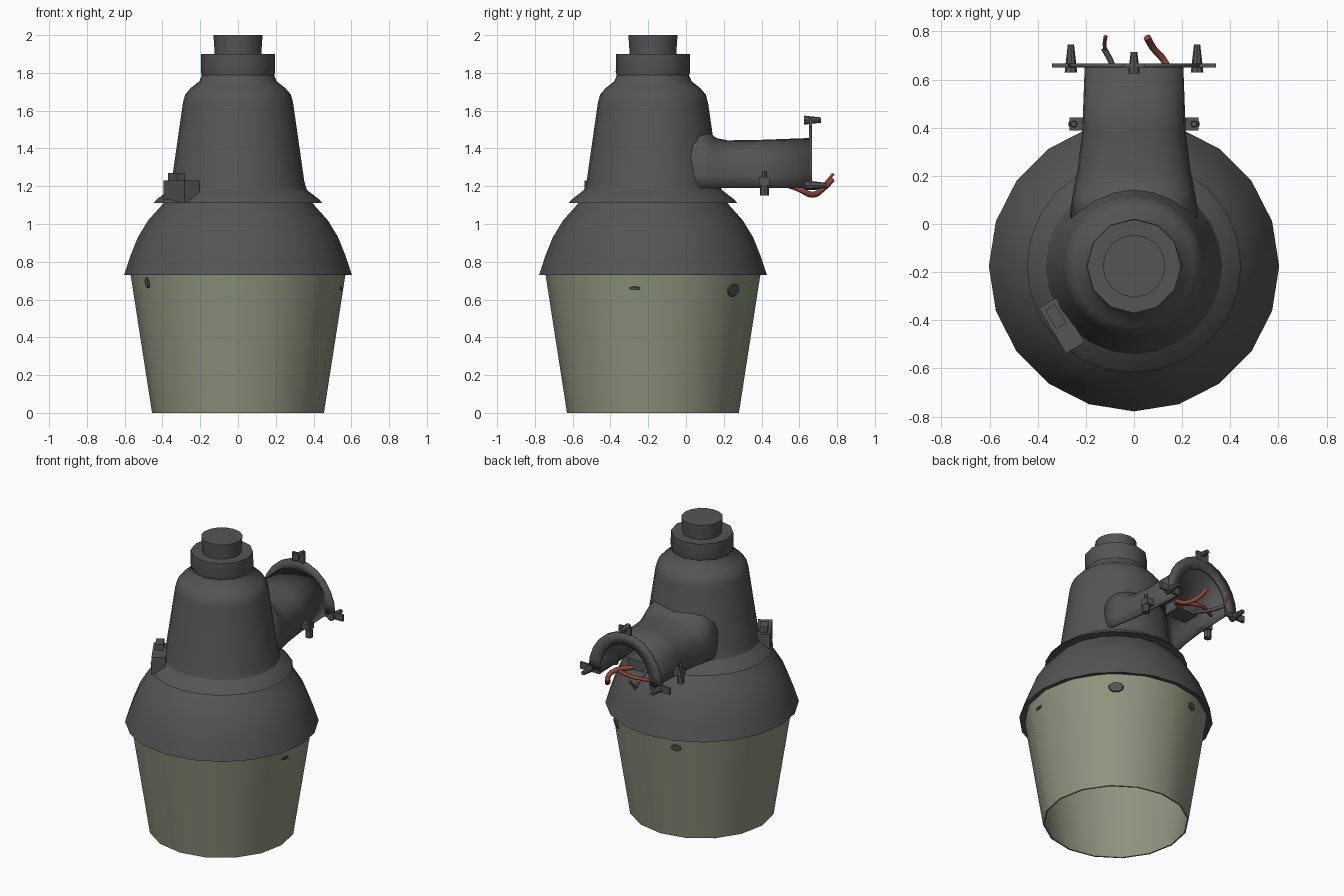
import bpy, bmesh, math
from mathutils import Vector, Matrix

if "Cube" in bpy.data.objects:
    bpy.data.objects.remove(bpy.data.objects["Cube"])

AXIS = Vector((0, -0.175, 0))  # vertical centre line of the lamp


def material(name, rgb):
    m = bpy.data.materials.new(name)
    m.use_nodes = True
    m.diffuse_color = (*rgb, 1)
    m.node_tree.nodes["Principled BSDF"].inputs["Base Color"].default_value = (*rgb, 1)
    return m


METAL = material("dark grey metal", (0.09, 0.09, 0.09))
GLASS = material("green grey glass", (0.27, 0.30, 0.21))
RED = material("red wire insulation", (0.27, 0.06, 0.04))


def finish(name, bm, mat, angle=35):
    bmesh.ops.recalc_face_normals(bm, faces=bm.faces)
    for f in bm.faces:
        f.smooth = True
    me = bpy.data.meshes.new(name)
    bm.to_mesh(me)
    bm.free()
    me.set_sharp_from_angle(angle=math.radians(angle))
    me.materials.append(mat)
    ob = bpy.data.objects.new(name, me)
    bpy.context.collection.objects.link(ob)
    return ob


def lathe(name, profile, steps, mat, angle=35, closed=False):
    bm = bmesh.new()
    vs = [bm.verts.new(AXIS + Vector((0, -r, z))) for r, z in profile]
    pairs = list(zip(vs, vs[1:])) + ([(vs[-1], vs[0])] if closed else [])
    edges = [bm.edges.new(p) for p in pairs]
    bmesh.ops.spin(bm, geom=vs + edges, cent=AXIS, axis=(0, 0, 1),
                   angle=math.tau, steps=steps)
    bmesh.ops.remove_doubles(bm, verts=bm.verts, dist=0.0005)
    return finish(name, bm, mat, angle)


def add_rod(bm, a, b, r1, r2, sides=8):
    a, b = Vector(a), Vector(b)
    d = b - a
    mat = Matrix.Translation((a + b) / 2) @ d.to_track_quat('Z', 'Y').to_matrix().to_4x4()
    bmesh.ops.create_cone(bm, cap_ends=True, segments=sides, radius1=r1,
                          radius2=r2, depth=d.length, matrix=mat)


def add_box(bm, centre, size, turn=0.0):
    mat = (Matrix.Translation(centre) @ Matrix.Rotation(turn, 4, 'Z')
           @ Matrix.Diagonal((*size, 1)))
    bmesh.ops.create_cube(bm, size=1, matrix=mat)


def wire(name, points, radius, mat):
    cu = bpy.data.curves.new(name, 'CURVE')
    cu.dimensions = '3D'
    cu.bevel_depth = radius
    cu.bevel_resolution = 1
    cu.resolution_u = 4
    cu.use_fill_caps = True
    sp = cu.splines.new('BEZIER')
    sp.bezier_points.add(len(points) - 1)
    for bp, p in zip(sp.bezier_points, points):
        bp.co = p
        bp.handle_left_type = bp.handle_right_type = 'AUTO'
    cu.materials.append(mat)
    bpy.context.collection.objects.link(bpy.data.objects.new(name, cu))


# Open-bottomed glass refractor
lathe("glass_shade", [(.57, .74), (.455, 0), (.445, 0), (.558, .74)], 16, GLASS, closed=True)

# Hood, ledge and tapered housing
lathe("hood", [(.555, .74), (.603, .73), (.57, .83), (.53, .93), (.475, 1.02),
               (.39, 1.115)], 20, METAL)
lathe("housing", [(.385, 1.11), (.445, 1.112), (.43, 1.13), (.365, 1.18),
                  (.352, 1.22), (.292, 1.64), (.28, 1.685), (.25, 1.72),
                  (.205, 1.755), (.19, 1.79)], 24, METAL, 30)

# Socket collar and photocell on top
lathe("socket_collar", [(0, 1.78), (.19, 1.78), (.197, 1.805), (.195, 1.9), (0, 1.9)], 12, METAL)
lathe("photocell", [(0, 1.88), (.122, 1.88), (.13, 2.0), (0, 2.0)], 16, METAL)

# Arched arm, open underneath: each section is y, half width, top height
bm = bmesh.new()
rows = []
for y, w, top in [(.02, .27, 1.56), (.12, .255, 1.49), (.16, .248, 1.455), (.22, .235, 1.443),
                  (.38, .215, 1.445), (.65, .205, 1.455)]:
    row = [bm.verts.new((-w, y, 1.19))]
    for i in range(13):
        t = math.pi * (1 - i / 12)
        c, s = math.cos(t), math.sin(t)
        row.append(bm.verts.new((w * math.copysign(abs(c) ** .8, c), y,
                                 1.26 + (top - 1.26) * max(s, 0) ** .8)))
    row.append(bm.verts.new((w, y, 1.19)))
    rows.append(row)
for r0, r1 in zip(rows, rows[1:]):
    for i in range(len(r0) - 1):
        bm.faces.new((r0[i], r0[i + 1], r1[i + 1], r1[i]))
arm = finish("arm", bm, METAL)
mod = arm.modifiers.new("wall", 'SOLIDIFY')
mod.thickness = .015

# Horseshoe mounting plate with feet and a top tab
bm = bmesh.new()
inner, outer = [], []
for i in range(13):
    t = math.pi * i / 12
    c, s = math.cos(t), math.sin(t)
    inner.append(bm.verts.new((.195 * c, .658, 1.21 + .23 * s)))
    outer.append(bm.verts.new((.275 * c, .658, 1.21 + .31 * s)))
for i in range(12):
    bm.faces.new((inner[i], inner[i + 1], outer[i + 1], outer[i]))
plate = finish("mounting_plate", bm, METAL)
mod = plate.modifiers.new("thickness", 'SOLIDIFY')
mod.thickness, mod.offset = .016, 0
bm = bmesh.new()
add_box(bm, (0, .658, 1.535), (.09, .016, .06))
for s in (-1, 1):
    add_box(bm, (s * .265, .658, 1.21), (.15, .016, .045))
finish("plate_tabs", bm, METAL)

# Plate bolts
bm = bmesh.new()
add_rod(bm, (0, .625, 1.55), (0, .715, 1.55), .024, .014)
for s in (-1, 1):
    add_rod(bm, (s * .262, .63, 1.205), (s * .262, .745, 1.205), .026, .013)
finish("plate_bolts", bm, METAL)

# Side lugs with clamp bolts
bm = bmesh.new()
for s in (-1, 1):
    add_box(bm, (s * .232, .415, 1.225), (.07, .055, .04))
    add_rod(bm, (s * .25, .415, 1.15), (s * .25, .415, 1.2), .024, .024)
    add_rod(bm, (s * .25, .415, 1.2), (s * .25, .415, 1.28), .017, .012)
finish("clamp_bolts", bm, METAL)

# Latch on the ledge
bm = bmesh.new()
turn = math.radians(-59)
add_box(bm, (-.3, -.42, 1.17), (.22, .09, .12), turn)
add_box(bm, (-.325, -.385, 1.245), (.09, .05, .05), turn)
finish("latch", bm, METAL)

# Terminal block and wires inside the arm
bm = bmesh.new()
add_box(bm, (0, .46, 1.24), (.16, .12, .07))
finish("terminal_block", bm, METAL)
wire("red_wire", [(.03, .5, 1.22), (.15, .6, 1.185), (.13, .67, 1.155),
                  (.08, .73, 1.19), (.055, .775, 1.235)], .016, RED)
wire("red_cross_wire", [(-.14, .58, 1.2), (-.03, .62, 1.21), (.1, .58, 1.2)], .012, RED)
wire("grey_wire", [(-.06, .5, 1.23), (-.09, .66, 1.19), (-.125, .73, 1.2)], .012, METAL)
wire("grey_wire_tip", [(-.12, .72, 1.195), (-.122, .75, 1.23), (-.118, .78, 1.265)], .008, RED)

# Dark patches on the glass: angle, height, width, tall
bm = bmesh.new()
for deg, z, w, h in [(50, .65, .1, .07), (108, .66, .07, .05),
                     (-10, .66, .06, .02), (211, .69, .04, .06)]:
    a = math.radians(deg)
    r = (.455 + .115 * z / .74) * .988
    out = Vector((math.cos(a), math.sin(a), -.155)).normalized()
    pos = AXIS + Vector((r * math.cos(a), r * math.sin(a), z))
    mat = (Matrix.Translation(pos + out * .006) @ out.to_track_quat('Z', 'Y').to_matrix().to_4x4()
           @ Matrix.Diagonal((w, h, 1, 1)))
    bmesh.ops.create_cone(bm, cap_ends=True, segments=9, radius1=.5, radius2=.45,
                          depth=.008, matrix=mat)
finish("glass_patches", bm, METAL)
